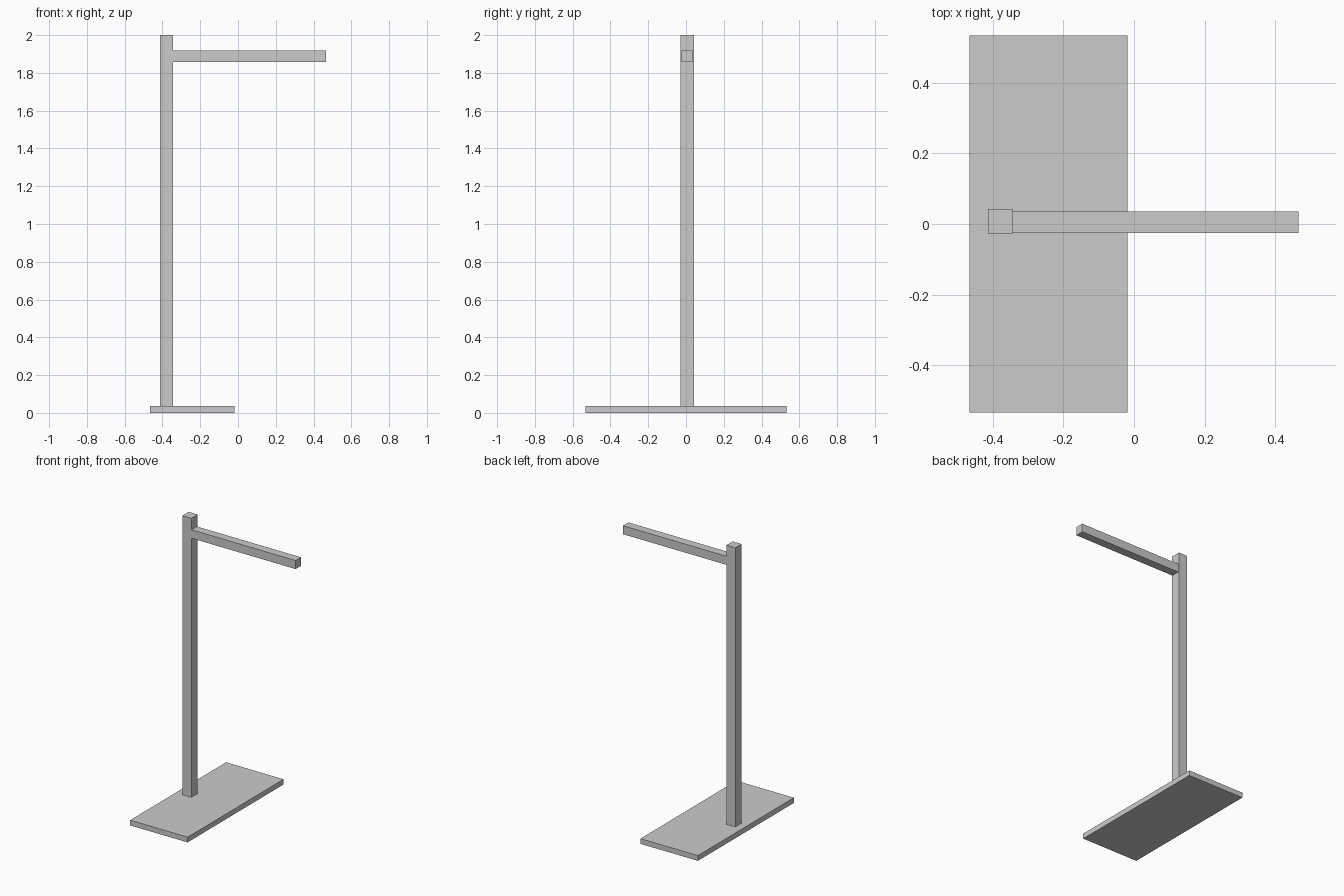
import bpy

if "Cube" in bpy.data.objects:
    bpy.data.objects.remove(bpy.data.objects["Cube"])


def box(name, x, y, z):
    """Add a box spanning the given (min, max) ranges."""
    spans = (x, y, z)
    bpy.ops.mesh.primitive_cube_add(size=1, location=[(a + b) / 2 for a, b in spans])
    obj = bpy.context.object
    obj.name = name
    obj.scale = [b - a for a, b in spans]
    bpy.ops.object.transform_apply(location=False, rotation=False, scale=True)
    return obj


# Flat foot plate on the ground
box("base_plate", (-0.466, -0.019), (-0.533, 0.533), (0.0, 0.037))

# Upright square post standing on the plate
box("post", (-0.413, -0.344), (-0.028, 0.042), (0.037, 2.0))

# Horizontal arm butted against the right face of the post
box("arm", (-0.344, 0.466), (-0.025, 0.035), (1.858, 1.918))
